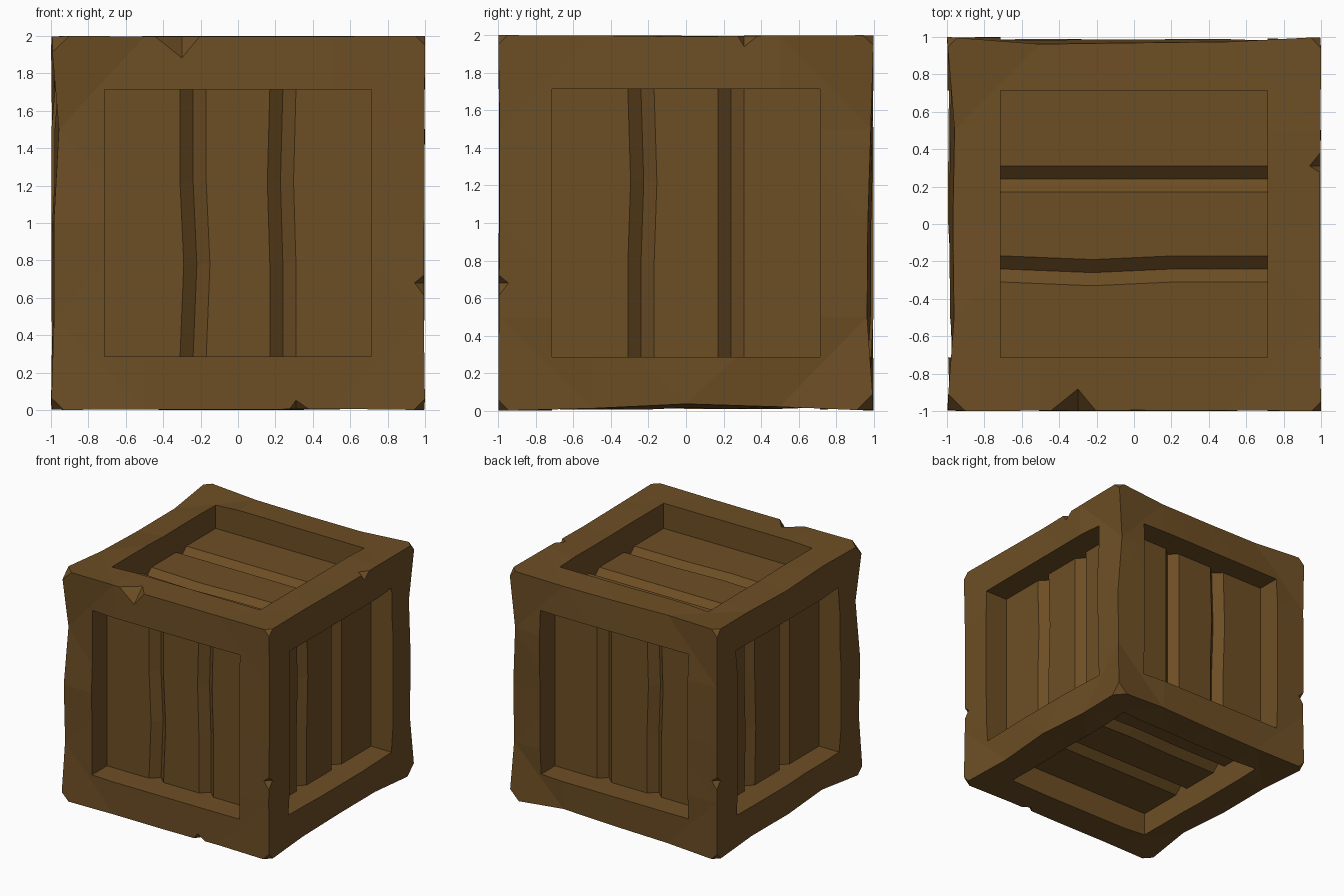
import bpy, bmesh, random
from mathutils import Vector

if "Cube" in bpy.data.objects:
    bpy.data.objects.remove(bpy.data.objects["Cube"])

random.seed(4)
X, Y, Z = Vector((1, 0, 0)), Vector((0, 1, 0)), Vector((0, 0, 1))
AXES = (X, Y, Z)

wood = bpy.data.materials.new("brown_wood")
wood.diffuse_color = (0.152, 0.076, 0.018, 1)
wood.use_nodes = True
wood.node_tree.nodes["Principled BSDF"].inputs["Base Color"].default_value = wood.diffuse_color


def make_object(name, bm):
    me = bpy.data.meshes.new(name)
    bm.to_mesh(me)
    bm.free()
    me.materials.append(wood)
    ob = bpy.data.objects.new(name, me)
    bpy.context.collection.objects.link(ob)
    return ob


# Block with slightly worn, uneven edges (edges with notches stay straighter)
NOTCHED = {(0, -1, 1), (1, -1, 0), (1, 0, 1), (0, -1, -1), (-1, 1, 0)}
bm = bmesh.new()
bmesh.ops.create_cube(bm, size=2)
bmesh.ops.subdivide_edges(bm, edges=bm.edges[:], cuts=3, use_grid_fill=True)
for v in bm.verts:
    side = tuple(round(c) if abs(c) > 0.99 else 0 for c in v.co)
    if sum(map(abs, side)) == 2:
        wear = 0.008 if side in NOTCHED else 0.045
        v.co -= Vector([s * random.uniform(0.2, 1) * wear for s in side])
bmesh.ops.triangulate(bm, faces=bm.faces[:])
body = make_object("crate_body", bm)

cut = bmesh.new()


def tetra(points):
    vs = [cut.verts.new(p) for p in points]
    for tri in ((0, 1, 2), (0, 1, 3), (0, 2, 3), (1, 2, 3)):
        cut.faces.new([vs[i] for i in tri])


# Recessed panel: its floor has two V grooves that wander between stations
H, FLOOR, GROOVE = 0.714, 0.78, 0.715
STATIONS = (-H, -0.22, 0.22, H)


def recess(n, u, v, bend_a, bend_b):
    rings = []
    for s, a, b in zip(STATIONS, bend_a, bend_b):
        prof = [(-H, 1.1), (H, 1.1), (H, FLOOR)]
        for c in (0.24 + b, -0.24 + a):
            prof += [(c + 0.07, FLOOR), (c, GROOVE), (c - 0.07, FLOOR)]
        prof.append((-H, FLOOR))
        rings.append([cut.verts.new(u * p + n * d + v * s) for p, d in prof])
    for r, q in zip(rings, rings[1:]):
        for i in range(len(r)):
            j = (i + 1) % len(r)
            cut.faces.new((r[i], r[j], q[j], q[i]))
    cut.faces.new(rings[0])
    cut.faces.new(rings[-1])


flat = (0, 0, 0, 0)
recess(-Y, X, Z, (0, 0.02, 0, 0), (0, 0, -0.013, 0))
recess(Y, X, Z, (0, 0, -0.015, 0), flat)
recess(X, Y, Z, (0, 0, 0.015, 0), flat)
recess(-X, Y, Z, flat, (0, -0.015, 0, 0))
recess(Z, Y, X, (0, -0.02, 0, 0), flat)
recess(-Z, Y, X, flat, (0, 0, 0.015, 0))

# Chipped corners
CHIPS = {(-1, -1, 1): 0.10, (1, -1, 1): 0.05, (-1, -1, -1): 0.07, (1, -1, -1): 0.06,
         (1, 1, -1): 0.10, (1, 1, 1): 0.06, (-1, 1, 1): 0.06, (-1, 1, -1): 0.06}
for corner, size in CHIPS.items():
    tip = Vector(corner) * 1.05
    leg = size + 0.15
    tetra([tip] + [tip - a * (s * leg) for a, s in zip(AXES, corner)])


# Notches in edges: two outward face directions, span along the edge, tip, depth
def notch(p, q, along, start, end, tip, depth):
    edge = p + q
    f = edge + along * tip - q * depth
    t = edge + along * tip - p * depth
    ext = (f - t) * 0.25
    tetra([edge + along * start, edge + along * end, f + ext, t - ext])


notch(-Y, Z, X, -0.45, -0.20, -0.30, 0.12)
notch(X, -Y, Z, -0.40, -0.27, -0.32, 0.06)
notch(X, Z, Y, 0.27, 0.39, 0.31, 0.065)
notch(-Y, -Z, X, 0.27, 0.39, 0.31, 0.055)
notch(-X, Y, Z, -0.40, -0.27, -0.32, 0.06)

bmesh.ops.recalc_face_normals(cut, faces=cut.faces[:])
cutter = make_object("carving_cutter", cut)
cutter.hide_render = True

# Carve the block, then keep only the finished crate
mod = body.modifiers.new("carve", 'BOOLEAN')
mod.operation = 'DIFFERENCE'
mod.solver = 'EXACT'
mod.object = cutter
bpy.context.view_layer.update()
carved = bpy.data.meshes.new_from_object(
    body.evaluated_get(bpy.context.evaluated_depsgraph_get()))
body.modifiers.clear()
body.data = carved
bpy.data.objects.remove(cutter)

# Tidy flat areas and stand the crate on the ground
bm = bmesh.new()
bm.from_mesh(carved)
bmesh.ops.dissolve_limit(bm, angle_limit=0.005, verts=bm.verts[:], edges=bm.edges[:])
bmesh.ops.translate(bm, verts=bm.verts[:], vec=Z)
for f in bm.faces:
    f.smooth = False
    f.material_index = 0
bm.to_mesh(carved)
bm.free()
